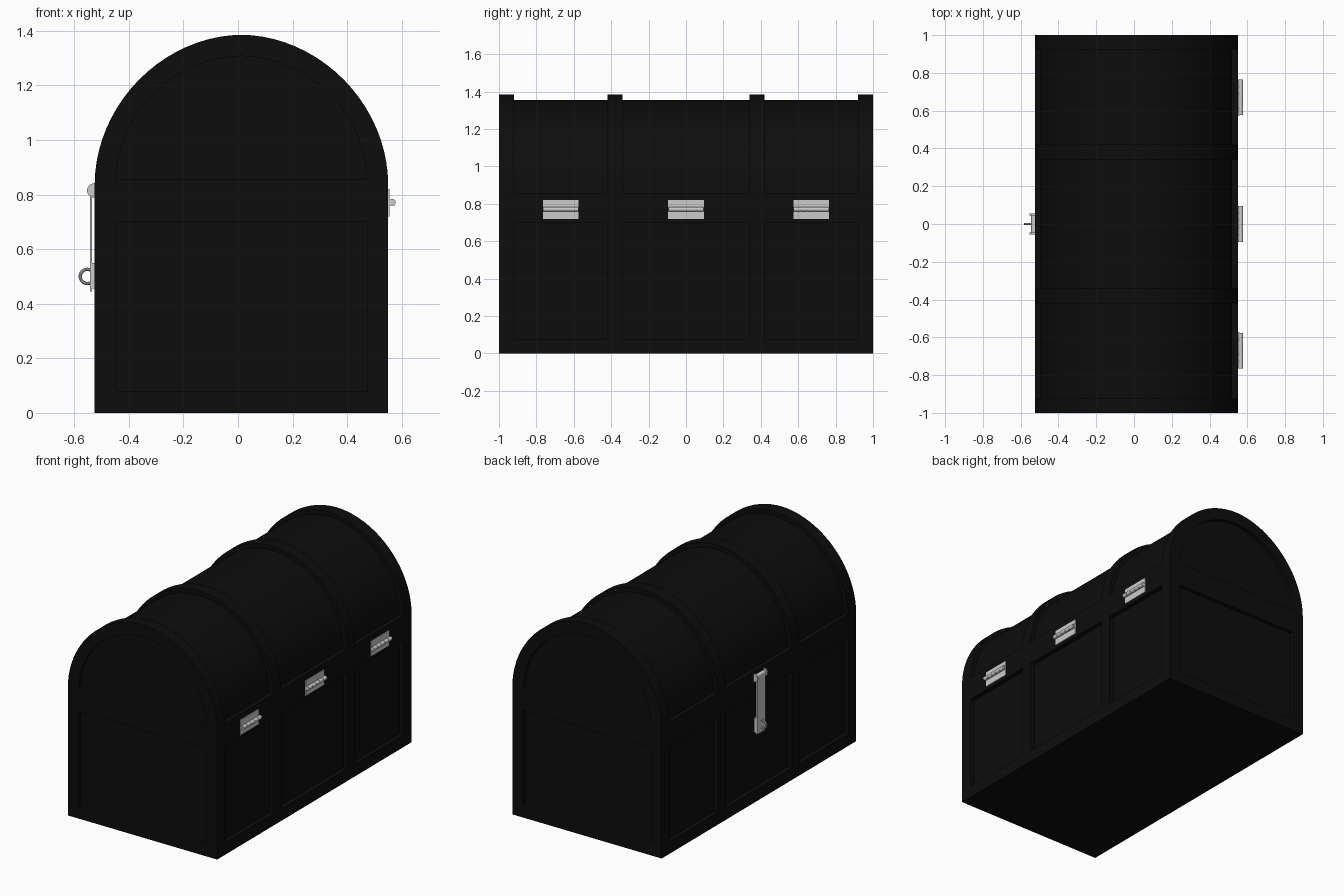
import bpy, bmesh, math
from mathutils import Matrix

if "Cube" in bpy.data.objects:
    bpy.data.objects.remove(bpy.data.objects["Cube"])

CX, HALF = 0.0125, 0.5375          # chest centre and half width in x
SEAM, SPRING, TOP = 0.77, 0.84, 1.385
DEPTH, END_DEPTH, RAIL = 0.03, 0.025, 0.078

black = bpy.data.materials.new("black_leather")
black.diffuse_color = (0.004, 0.004, 0.004, 1)
black.use_nodes = True
black.node_tree.nodes["Principled BSDF"].inputs["Base Color"].default_value = black.diffuse_color


def finish(name, bm, mat=None):
    bmesh.ops.recalc_face_normals(bm, faces=bm.faces)
    me = bpy.data.meshes.new(name)
    bm.to_mesh(me)
    bm.free()
    ob = bpy.data.objects.new(name, me)
    bpy.context.collection.objects.link(ob)
    if mat:
        me.materials.append(mat)
    return ob


def add_box(bm, x0, x1, y0, y1, z0, z1):
    m = Matrix.Translation(((x0 + x1) / 2, (y0 + y1) / 2, (z0 + z1) / 2))
    m = m @ Matrix.Diagonal((x1 - x0, y1 - y0, z1 - z0, 1))
    bmesh.ops.create_cube(bm, size=1, matrix=m)


def add_rod(bm, x, y0, y1, z, r, n=16):
    m = Matrix.Translation((x, (y0 + y1) / 2, z)) @ Matrix.Rotation(math.pi / 2, 4, 'X')
    bmesh.ops.create_cone(bm, cap_ends=True, segments=n, radius1=r, radius2=r,
                          depth=y1 - y0, matrix=m)


def add_prism(bm, pts, y0, y1):
    f = bm.faces.new([bm.verts.new((x, y0, z)) for x, z in pts])
    ext = bmesh.ops.extrude_face_region(bm, geom=[f], use_keep_orig=True)
    vs = [g for g in ext['geom'] if isinstance(g, bmesh.types.BMVert)]
    bmesh.ops.translate(bm, verts=vs, vec=(0, y1 - y0, 0))


def arch(inset, base, n=40, p=1.93):
    w, h = HALF - inset, TOP - inset - base
    pts = []
    for i in range(n + 1):
        a = math.pi * i / n
        c, s = math.cos(a), max(math.sin(a), 0)
        pts.append((CX + math.copysign(abs(c) ** (2 / p), c) * w, base + s ** (2 / p) * h))
    return pts


def smooth(ob):
    bpy.ops.object.select_all(action='DESELECT')
    ob.select_set(True)
    bpy.context.view_layer.objects.active = ob
    bpy.ops.object.shade_smooth_by_angle(angle=math.radians(30))


def cut(ob, cutter):
    mod = ob.modifiers.new("panels", 'BOOLEAN')
    mod.operation, mod.solver, mod.object = 'DIFFERENCE', 'EXACT', cutter
    bpy.context.view_layer.objects.active = ob
    bpy.ops.object.modifier_apply(modifier=mod.name)
    bpy.data.objects.remove(cutter)


BAYS = [(-0.92, -0.42), (-0.34, 0.34), (0.42, 0.92)]
XL, XR = CX - HALF, CX + HALF

# lower box with recessed panels
bm = bmesh.new()
add_box(bm, XL, XR, -1, 1, 0, SEAM)
body = finish("chest_body", bm, black)
bm = bmesh.new()
for y0, y1 in BAYS:
    add_box(bm, XL - 0.1, XL + DEPTH, y0, y1, RAIL, 0.70)
    add_box(bm, XR - DEPTH, XR + 0.1, y0, y1, RAIL, 0.70)
for y0, y1 in [(-1.1, -1 + END_DEPTH), (1 - END_DEPTH, 1.1)]:
    add_box(bm, XL + RAIL, XR - RAIL, y0, y1, RAIL, 0.70)
cut(body, finish("body_cutter", bm, black))

# domed lid with ribs and recessed panels
bm = bmesh.new()
add_prism(bm, [(XL, SEAM), (XR, SEAM)] + arch(0, SPRING), -1, 1)
lid = finish("chest_lid", bm, black)
bm = bmesh.new()
for y0, y1 in BAYS:
    add_prism(bm, arch(-0.1, 0.855) + arch(DEPTH, 0.855)[::-1], y0, y1)
for y0, y1 in [(-1.1, -1 + END_DEPTH), (1 - END_DEPTH, 1.1)]:
    add_prism(bm, arch(RAIL, 0.855), y0, y1)
cut(lid, finish("lid_cutter", bm, black))
smooth(lid)

# three hinges on the +x side
for i, yc in enumerate((-0.67, 0, 0.67)):
    bm = bmesh.new()
    add_box(bm, XR - 0.005, XR + 0.005, yc - 0.095, yc + 0.095, 0.72, 0.765)
    add_box(bm, XR - 0.005, XR + 0.005, yc - 0.095, yc + 0.095, 0.777, 0.82)
    for k in range(5):
        y0 = yc - 0.095 + k * 0.038
        add_rod(bm, XR + 0.015, y0 + 0.001, y0 + 0.037, 0.771, 0.013)
    add_rod(bm, XR + 0.015, yc - 0.094, yc + 0.094, 0.771, 0.009)
    add_box(bm, XR, XR + 0.012, yc - 0.095, yc + 0.095, 0.762, 0.78)
    smooth(finish("hinge_%d" % (i + 1), bm))

# hasp strap with its pivot on the -x side
bm = bmesh.new()
add_box(bm, XL - 0.018, XL - 0.009, -0.042, 0.042, 0.445, 0.815)
add_rod(bm, XL - 0.004, -0.045, 0.045, 0.815, 0.015, 24)
for y in (-0.05, 0.05):
    add_rod(bm, XL - 0.002, y - 0.005, y + 0.005, 0.815, 0.026, 24)
smooth(finish("hasp_strap", bm))

# staple plate behind the strap
bm = bmesh.new()
add_box(bm, XL - 0.009, XL + 0.005, -0.045, 0.045, 0.455, 0.55)
finish("staple_plate", bm)

# staple loop
bpy.ops.mesh.primitive_torus_add(location=(XL - 0.027, 0, 0.50), rotation=(math.pi / 2, 0, 0),
                                 major_radius=0.026, minor_radius=0.006,
                                 major_segments=32, minor_segments=10)
loop = bpy.context.object
loop.name = "staple_loop"
smooth(loop)
